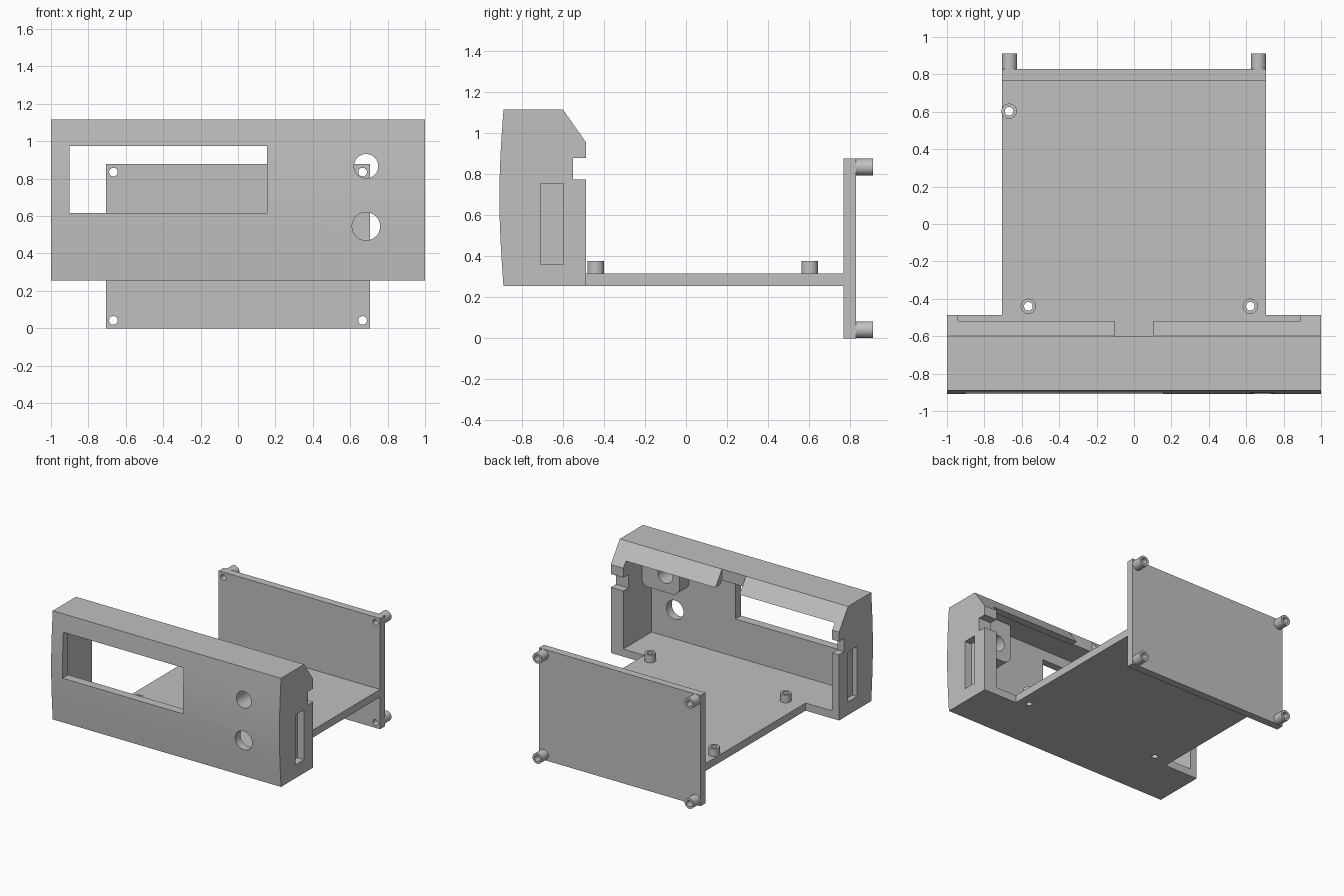
import bpy, bmesh, math
from mathutils import Matrix, Vector

cube = bpy.data.objects.get("Cube")
if cube:
    bpy.data.objects.remove(cube, do_unlink=True)

GREY = (0.53, 0.53, 0.53, 1)
plastic = bpy.data.materials.new("grey plastic")
plastic.use_nodes = True
plastic.diffuse_color = GREY
plastic.node_tree.nodes["Principled BSDF"].inputs["Base Color"].default_value = GREY


def finish(name, bm):
    bmesh.ops.recalc_face_normals(bm, faces=bm.faces)
    mesh = bpy.data.meshes.new(name)
    bm.to_mesh(mesh)
    bm.free()
    mesh.materials.append(plastic)
    obj = bpy.data.objects.new(name, mesh)
    bpy.context.collection.objects.link(obj)
    return obj


def box(name, x, y, z):
    bm = bmesh.new()
    bmesh.ops.create_cube(bm, size=1)
    for v in bm.verts:
        v.co = Vector(r[0] if c < 0 else r[1] for c, r in zip(v.co, (x, y, z)))
    return finish(name, bm)


def prism(name, profile, x0, x1):
    """Extrude a (y, z) profile along x."""
    bm = bmesh.new()
    face = bm.faces.new([bm.verts.new((x0, y, z)) for y, z in profile])
    geom = bmesh.ops.extrude_face_region(bm, geom=[face])["geom"]
    moved = [g for g in geom if isinstance(g, bmesh.types.BMVert)]
    bmesh.ops.translate(bm, verts=moved, vec=(x1 - x0, 0, 0))
    return finish(name, bm)


def rod(name, radius, start, end):
    a, b = Vector(start), Vector(end)
    turn = (b - a).to_track_quat('Z', 'Y').to_matrix().to_4x4()
    bm = bmesh.new()
    bmesh.ops.create_cone(bm, cap_ends=True, segments=32, radius1=radius, radius2=radius,
                          depth=(b - a).length, matrix=Matrix.Translation((a + b) / 2) @ turn)
    return finish(name, bm)


def cut(target, *cutters):
    bpy.context.view_layer.objects.active = target
    for cutter in cutters:
        mod = target.modifiers.new("cut", 'BOOLEAN')
        mod.operation, mod.solver, mod.object = 'DIFFERENCE', 'EXACT', cutter
        bpy.ops.object.modifier_apply(modifier=mod.name)
        bpy.data.objects.remove(cutter, do_unlink=True)


FLOOR, DECK, TOP = 0.255, 0.315, 1.115

# Front housing: bowed face, flat roof, sloped rear edge
bow = [(-0.89 - 0.02 * math.sin(math.pi * i / 12), FLOOR + (TOP - FLOOR) * i / 12)
       for i in range(13)]
housing = prism("front_housing", bow + [(-0.6, TOP), (-0.487, 0.955), (-0.487, FLOOR)], -1, 1)
cavity = [(-0.84, DECK), (-0.84, 1.055), (-0.62, 1.055), (-0.58, 1.0), (-0.4, 1.0), (-0.4, DECK)]
cut(housing,
    prism("cavity", cavity, -0.94, 0.89),
    box("lid_notch", (-0.105, 0.105), (-0.6, -0.4), (0.9, 1.2)),
    box("wall_notch", (-1.1, 1.1), (-0.55, -0.4), (0.775, 0.88)),
    box("display_window", (-0.9, 0.155), (-1, -0.8), (0.615, 0.975)),
    rod("lower_hole", 0.075, (0.685, -1, 0.545), (0.685, -0.8, 0.545)),
    rod("upper_hole", 0.065, (0.685, -1, 0.867), (0.685, -0.8, 0.867)),
    box("side_recess_left", (0.94, 1.1), (-0.71, -0.6), (0.36, 0.755)),
    box("side_recess_right", (-1.1, -0.96), (-0.71, -0.6), (0.36, 0.755)))

# Rounded mounting boss behind the upper hole
boss = box("hole_boss", (0.56, 0.9), (-0.85, -0.72), (0.73, 1.06))
bm = bmesh.new()
bm.from_mesh(boss.data)
corners = [e for e in bm.edges if all(v.co.z < 0.8 for v in e.verts)
           and abs(e.verts[0].co.y - e.verts[1].co.y) > 0.1]
bmesh.ops.bevel(bm, geom=corners, offset=0.07, segments=6, profile=0.5, affect='EDGES')
bm.to_mesh(boss.data)
bm.free()
cut(boss, rod("boss_hole", 0.065, (0.685, -1, 0.867), (0.685, -0.6, 0.867)))

# Base plate and upright rear plate
base = box("base_plate", (-0.707, 0.707), (-0.487, 0.77), (FLOOR, DECK))
rear = box("rear_plate", (-0.707, 0.707), (0.768, 0.828), (0, 0.877))
parts = [housing, boss, base, rear]


# Hollow standoffs, drilled through the plate they stand on
def standoff(name, plate, foot, tip, back):
    post = rod(name, 0.041, foot, tip)
    direction = (Vector(tip) - Vector(foot)).normalized()
    for part in (post, plate):
        cut(part, rod("bore", 0.023, Vector(foot) - direction * back,
                      Vector(tip) + direction * 0.05))
    parts.append(post)


for i, (x, y) in enumerate([(-0.565, -0.44), (0.622, -0.44), (-0.668, 0.603)]):
    standoff(f"base_standoff_{i + 1}", base, (x, y, DECK), (x, y, 0.377), 0.1)
for side, x in (("left", 0.666), ("right", -0.666)):
    for level, z in (("lower", 0.042), ("upper", 0.835)):
        standoff(f"rear_standoff_{level}_{side}", rear, (x, 0.828, z), (x, 0.911, z), 0.1)

# Smooth the round surfaces, keep the edges sharp
bpy.ops.object.select_all(action='DESELECT')
for part in parts:
    part.select_set(True)
bpy.context.view_layer.objects.active = housing
bpy.ops.object.shade_smooth_by_angle(angle=math.radians(30))
